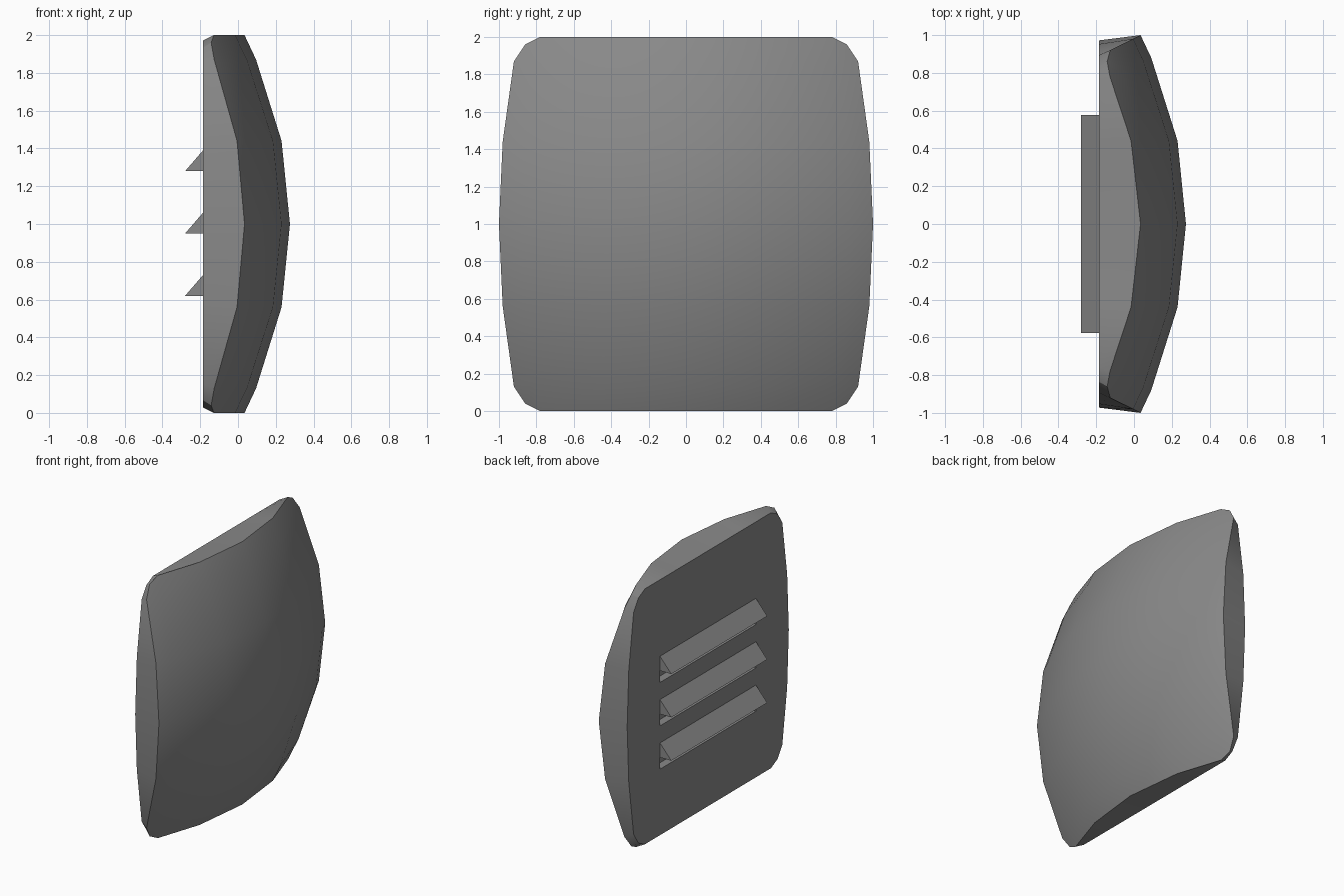
import bpy, bmesh, math

if "Cube" in bpy.data.objects:
    bpy.data.objects.remove(bpy.data.objects["Cube"])

BACK, R = -0.185, 2.2
# (y, z offset) positions for one quadrant of the domed front, by [row][column]
QUAD = [[(0, 0), (.44, 0), (.88, 0), (1, 0)],
        [(0, .44), (.44, .44), (.87, .44), (.98, .44)],
        [(0, .87), (.44, .87), (.82, .84), (.92, .87)],
        [(0, 1), (.44, 1), (.78, 1), (.86, .96)]]

grey = bpy.data.materials.new("dark_grey")
grey.diffuse_color = (.25, .25, .25, 1)
grey.use_nodes = True
grey.node_tree.nodes["Principled BSDF"].inputs["Base Color"].default_value = grey.diffuse_color


def dome_x(y, z):
    return 0.275 - R + math.sqrt(R * R - y * y - z * z)


def finish(bm, name):
    bmesh.ops.recalc_face_normals(bm, faces=bm.faces)
    me = bpy.data.meshes.new(name)
    bm.to_mesh(me)
    bm.free()
    me.materials.append(grey)
    ob = bpy.data.objects.new(name, me)
    bpy.context.collection.objects.link(ob)
    return ob


def prism(name, profile, y):
    """Extrude an (x, z) profile from -y to y."""
    bm = bmesh.new()
    f = bm.faces.new([bm.verts.new((px, -y, pz)) for px, pz in profile])
    ext = bmesh.ops.extrude_face_region(bm, geom=[f])
    bmesh.ops.translate(bm, vec=(0, 2 * y, 0),
                        verts=[v for v in ext['geom'] if isinstance(v, bmesh.types.BMVert)])
    return finish(bm, name)


# Padded shell: spherical front, slightly tapered sides, flat back
bm = bmesh.new()
grid = {}
for i in range(-3, 4):
    for j in range(-3, 4):
        y, z = QUAD[abs(j)][abs(i)]
        y, z = math.copysign(y, i), math.copysign(z, j)
        grid[i, j] = bm.verts.new((dome_x(y, z), y, 1 + z))
for i in range(-3, 3):
    for j in range(-3, 3):
        bm.faces.new([grid[i, j], grid[i + 1, j], grid[i + 1, j + 1], grid[i, j + 1]])
rim = ([(i, -3) for i in range(-3, 3)] + [(3, j) for j in range(-3, 3)] +
       [(i, 3) for i in range(3, -3, -1)] + [(-3, j) for j in range(3, -3, -1)])
front = [grid[k] for k in rim]
back = [bm.verts.new((BACK, v.co.y * .972, 1 + (v.co.z - 1) * .972)) for v in front]
for k in range(len(rim)):
    n = (k + 1) % len(rim)
    bm.faces.new([front[k], front[n], back[n], back[k]])
bm.faces.new(back)
shell = finish(bm, "padded_shell")

# Louvres on the back, each a wedge hood over a shallow slot
for k in range(3):
    z = 0.62 + 0.33 * k
    prism("vent_hood_%d" % (k + 1), [(BACK, z), (-0.28, z), (BACK, z + .11)], .577)
    cutter = prism("slot_cutter", [(BACK - .05, z - .09), (BACK + .06, z - .09),
                                   (BACK + .06, z), (BACK - .05, z)], .577)
    cutter.hide_render = True
    mod = shell.modifiers.new("slot", 'BOOLEAN')
    mod.operation, mod.solver, mod.object = 'DIFFERENCE', 'EXACT', cutter
    bpy.context.view_layer.objects.active = shell
    bpy.ops.object.modifier_apply(modifier=mod.name)
    bpy.data.objects.remove(cutter)

# Smooth front, crisp rim
bpy.ops.object.select_all(action='DESELECT')
shell.select_set(True)
bpy.context.view_layer.objects.active = shell
bpy.ops.object.shade_smooth_by_angle(angle=math.radians(45))

# Crisp short edge where the sides meet at each corner
me = shell.data
for e in me.edges:
    a, b = (me.vertices[v].co for v in e.vertices)
    if all(.83 < abs(c.y) < .87 and abs(c.z - 1) > .92 for c in (a, b)) and a.y * b.y > 0:
        e.use_edge_sharp = True
